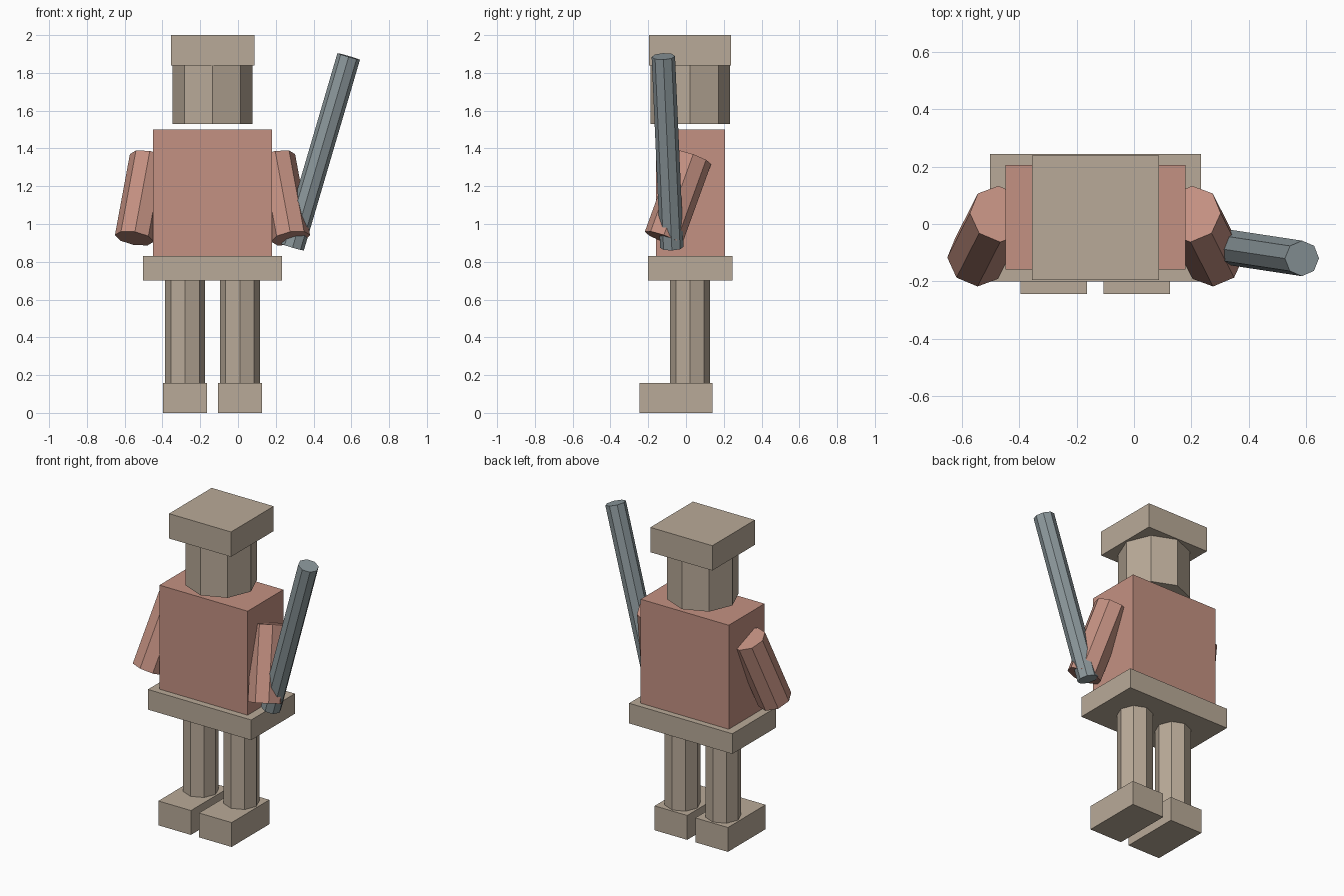
import bpy
import bmesh
from mathutils import Vector, Matrix

if "Cube" in bpy.data.objects:
    bpy.data.objects.remove(bpy.data.objects["Cube"])


def material(name, r, g, b):
    m = bpy.data.materials.new(name)
    m.diffuse_color = (r, g, b, 1)
    m.use_nodes = True
    m.node_tree.nodes["Principled BSDF"].inputs["Base Color"].default_value = m.diffuse_color
    return m


TAN = material("warm tan", 0.485, 0.402, 0.314)
CLAY = material("clay red", 0.552, 0.283, 0.223)
STEEL = material("steel grey", 0.262, 0.314, 0.332)


def finish(bm, name, mat):
    mesh = bpy.data.meshes.new(name)
    bm.to_mesh(mesh)
    bm.free()
    mesh.materials.append(mat)
    obj = bpy.data.objects.new(name, mesh)
    bpy.context.collection.objects.link(obj)
    return obj


def box(name, lo, hi, mat):
    """Box between two opposite corners."""
    lo, hi = Vector(lo), Vector(hi)
    bm = bmesh.new()
    bmesh.ops.create_cube(bm, size=1, matrix=Matrix.Translation((lo + hi) / 2)
                          @ Matrix.Diagonal((*(hi - lo), 1)))
    return finish(bm, name, mat)


def rod(name, start, end, radius, mat):
    """Eight-sided prism from start (bottom) to end (top)."""
    start, end = Vector(start), Vector(end)
    axis = end - start
    turn = Vector((0, 0, 1)).rotation_difference(axis.normalized())
    bm = bmesh.new()
    bmesh.ops.create_cone(bm, cap_ends=True, segments=8, radius1=radius,
                          radius2=radius, depth=axis.length,
                          matrix=Matrix.Translation((start + end) / 2)
                          @ turn.to_matrix().to_4x4())
    return finish(bm, name, mat)


MID = -0.135  # the figure's own centre line

# Head and hat
rod("head", (MID, 0.022, 1.53), (MID, 0.022, 1.84), 0.211, TAN)
box("hat", (-0.355, -0.195, 1.84), (0.087, 0.239, 2.0), TAN)

# Torso and belt
box("torso", (-0.449, -0.158, 0.83), (0.179, 0.206, 1.5), CLAY)
box("belt", (-0.502, -0.2, 0.70), (0.234, 0.245, 0.83), TAN)

# Legs, boots and arms on both sides
for side, s in (("right", -1), ("left", 1)):
    leg = MID + s * 0.145
    rod(side + "_leg", (leg, 0.021, 0.155), (leg, 0.021, 0.70), 0.106, TAN)
    box(side + "_boot", (leg - 0.116, -0.245, 0), (leg + 0.116, 0.139, 0.157), TAN)
    rod(side + "_arm", (MID + s * 0.414, -0.12, 0.924),
        (MID + s * 0.335, 0.035, 1.352), 0.104, CLAY)

# Staff held in the left hand
rod("staff", (0.289, -0.075, 0.877), (0.586, -0.12, 1.887), 0.062, STEEL)
